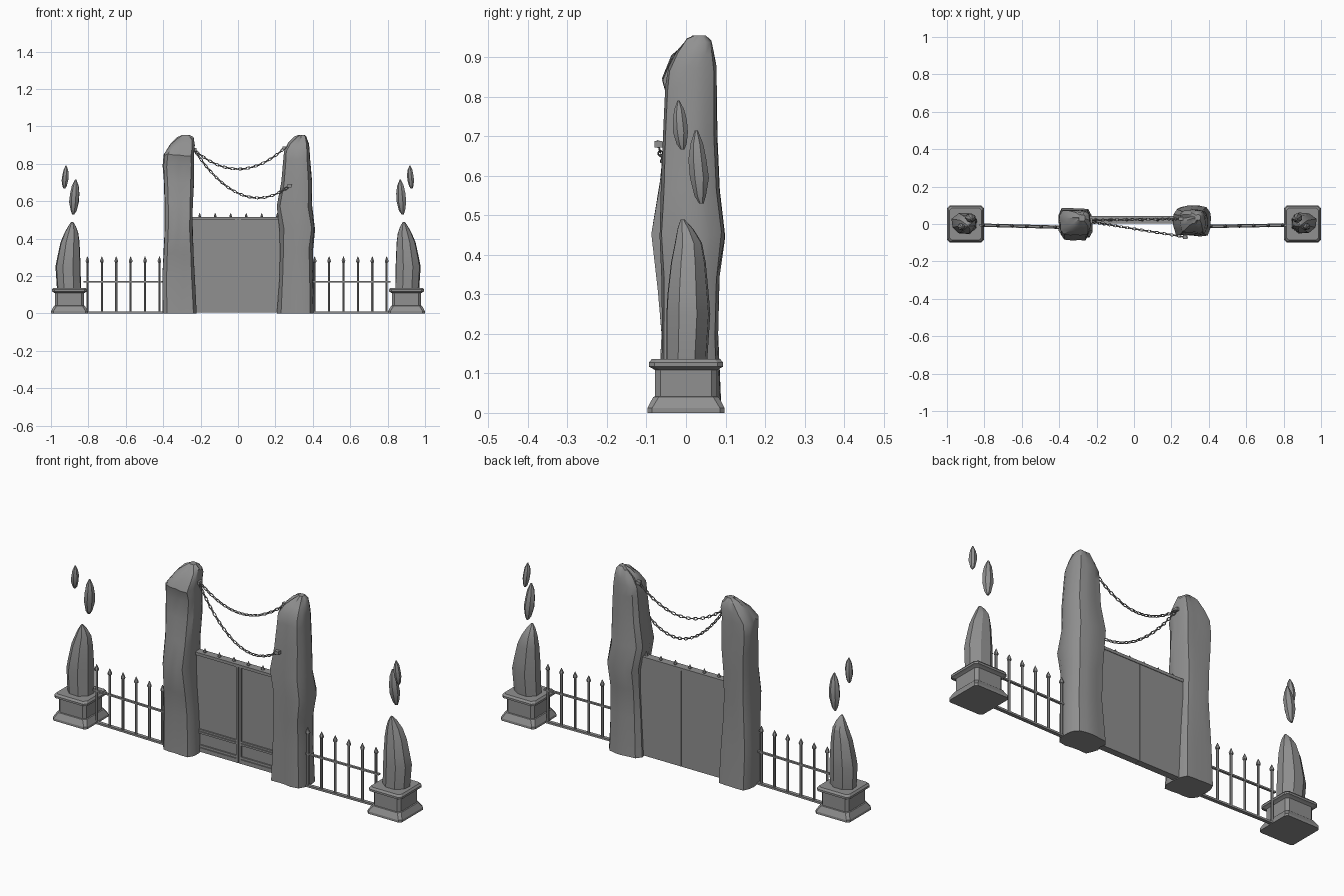
import bpy, bmesh, math, random
from mathutils import Vector, Matrix

if "Cube" in bpy.data.objects:
    bpy.data.objects.remove(bpy.data.objects["Cube"])

random.seed(4)
grey = bpy.data.materials.new("stone grey")
grey.diffuse_color = (0.28, 0.28, 0.28, 1)
grey.use_nodes = True
grey.node_tree.nodes["Principled BSDF"].inputs["Base Color"].default_value = grey.diffuse_color


def finish(name, bm, smooth=None):
    bmesh.ops.recalc_face_normals(bm, faces=bm.faces)
    me = bpy.data.meshes.new(name)
    bm.to_mesh(me)
    bm.free()
    me.materials.append(grey)
    ob = bpy.data.objects.new(name, me)
    bpy.context.collection.objects.link(ob)
    if smooth:
        bpy.ops.object.select_all(action='DESELECT')
        ob.select_set(True)
        bpy.context.view_layer.objects.active = ob
        bpy.ops.object.shade_smooth_by_angle(angle=math.radians(smooth))
    return ob


def loft(bm, rings):
    """Skin a stack of equal rings and close both ends."""
    vs = [[bm.verts.new(p) for p in r] for r in rings]
    n = len(vs[0])
    for a, b in zip(vs, vs[1:]):
        for i in range(n):
            j = (i + 1) % n
            bm.faces.new((a[i], a[j], b[j], b[i]))
    bm.faces.new(vs[0][::-1])
    bm.faces.new(vs[-1])


def box(bm, x0, x1, y0, y1, z0, z1):
    loft(bm, [[(x0, y0, z), (x1, y0, z), (x1, y1, z), (x0, y1, z)] for z in (z0, z1)])


def oval(cx, cy, z, rx, ry, n=6, power=2, jitter=None):
    pts = []
    for i in range(n):
        a = 2 * math.pi * (i + .5) / n
        c, s = math.cos(a), math.sin(a)
        k = (abs(c) ** power + abs(s) ** power) ** (-1 / power)
        k *= jitter[i] if jitter else 1
        pts.append(Vector((cx + rx * c * k, cy + ry * s * k, z)))
    return pts


# Tall rock pillars: z, x min, x max, y min, y max
LEFT = [(0, -.405, -.22, -.075, .088), (.2, -.406, -.23, -.066, .078),
        (.32, -.398, -.236, -.075, .075), (.45, -.392, -.243, -.093, .075),
        (.58, -.392, -.242, -.07, .077), (.7, -.396, -.235, -.058, .078),
        (.79, -.402, -.233, -.05, .077), (.85, -.397, -.233, -.064, .077),
        (.9, -.36, -.232, -.04, .074), (.935, -.325, -.238, -.012, .066),
        (.955, -.295, -.262, .015, .05)]
RIGHT = [(0, .21, .408, -.062, .088), (.2, .222, .402, -.06, .08),
         (.34, .226, .4, -.062, .084), (.45, .224, .413, -.066, .1),
         (.57, .206, .398, -.062, .086), (.7, .23, .396, -.058, .078),
         (.82, .24, .387, -.052, .077), (.87, .245, .383, -.045, .076),
         (.91, .27, .378, -.025, .072), (.94, .3, .368, 0, .064),
         (.955, .325, .355, .02, .05)]
for name, rows in (("left_pillar", LEFT), ("right_pillar", RIGHT)):
    bm = bmesh.new()
    groove = [random.uniform(.93, 1.02) for _ in range(18)]
    rings = []
    for z, x0, x1, y0, y1 in rows:
        jit = [g * random.uniform(.97, 1.02) for g in groove]
        r = oval((x0 + x1) / 2, (y0 + y1) / 2, z, (x1 - x0) / 2, (y1 - y0) / 2, 18, 5, jit)
        for p in r:
            p.z += random.uniform(-.008, .008) if 0 < z < .95 else 0
        rings.append(r)
    loft(bm, rings)
    finish(name, bm, 32)

# Double gate: slabs, raised frames and beams, top rail
for s, name in ((-1, "left_door"), (1, "right_door")):
    bm = bmesh.new()
    a, b = sorted((s * .001, s * .25))
    box(bm, a, b, .012, .04, .004, .505)
    a, b = sorted((s * .002, s * .015))
    box(bm, a, b, .004, .013, .004, .5)
    for z0, z1 in ((.004, .025), (.028, .04), (.098, .108), (.111, .12)):
        a, b = sorted((s * .015, s * .25))
        box(bm, a, b, .005, .013, z0, z1)
    finish(name, bm)
bm = bmesh.new()
box(bm, -.25, .25, .003, .043, .5, .515)
finish("gate_top_rail", bm)
bm = bmesh.new()
for i in range(6):
    x = -.205 + i * .083
    loft(bm, [oval(x, .023, z, r, r) for z, r in ((.513, .005), (.518, .009), (.537, .001))])
finish("gate_spikes", bm)

# Side fences: spear-topped posts and two rails
for name, xa, ya, xb, yb in (("left_fence", -.805, -.006, -.42, -.017),
                             ("right_fence", .41, -.013, .795, -.006)):
    bm = bmesh.new()
    for i in range(6):
        t = i / 5
        x, y = xa + (xb - xa) * t, ya + (yb - ya) * t
        prof = ((0, .0065), (.272, .0065), (.274, .010), (.282, .011), (.305, .001))
        loft(bm, [oval(x, y, z, r, r) for z, r in prof])
    for z0, z1, w in ((0, .01, .009), (.165, .173, .006)):
        loft(bm, [[(x, y - w, z0), (x, y + w, z0), (x, y + w, z1), (x, y - w, z1)]
                  for x, y in ((xa - .02, ya), (xb + .02, yb))])
    finish(name, bm)


def chamfered(cx, z, h, c):
    k = h - c
    return [(cx + x, y, z) for x, y in ((h, -k), (h, k), (k, h), (-k, h),
                                        (-h, k), (-h, -k), (-k, -h), (k, -h))]


# Crystal outline: z, x min, x max, y min, y max (relative to the pedestal)
CRYSTAL = [(.13, -.062, .072, -.056, .056), (.25, -.06, .08, -.056, .064),
           (.3, -.058, .07, -.053, .06), (.38, -.054, .052, -.043, .052),
           (.43, -.047, .03, -.032, .042), (.465, -.034, .01, -.024, .02),
           (.49, -.018, -.008, -.014, -.004)]
# Floating shards: x, y, bottom, top, radius x, radius y
SHARDS = [("lower_shard", -.027, .031, .53, .715, .026, .025),
          ("upper_shard", .023, -.015, .667, .79, .018, .019)]
for s, side in ((-1, "left"), (1, "right")):
    # Stepped pedestal with a waist and cap
    bm = bmesh.new()
    prof = ((0, .098, .012), (.012, .098, .012), (.04, .083, .014), (.042, .078, .014),
            (.108, .078, .014), (.113, .086, .014), (.117, .094, .014),
            (.127, .094, .014), (.137, .086, .014))
    loft(bm, [chamfered(s * .901, z, h, c) for z, h, c in prof])
    finish(side + "_pedestal", bm)

    bm = bmesh.new()
    facet = [random.uniform(.93, 1.06) for _ in range(8)]
    loft(bm, [oval(s * (.9 + (x0 + x1) / 2), (y0 + y1) / 2, z, (x1 - x0) / 2, (y1 - y0) / 2,
                   8, 2, facet) for z, x0, x1, y0, y1 in CRYSTAL])
    finish(side + "_crystal", bm, 20)

    for name, x, y, z0, z1, rx, ry in SHARDS:
        bm = bmesh.new()
        rings = []
        for t, k, d in ((0, .25, .3), (.1, .65, .2), (.35, 1, .1), (.6, .95, -.05),
                        (.82, .7, -.15), (1, .15, -.2)):
            jit = [random.uniform(.9, 1.08) for _ in range(7)]
            rings.append(oval(s * (x + .9 + d * rx), y + d * ry, z0 + (z1 - z0) * t,
                              rx * k, ry * k, 7, 2, jit))
        loft(bm, rings)
        finish(side + "_" + name, bm, 20)


def link(bm, mat):
    """One stretched chain ring."""
    grid = []
    for i in range(10):
        a = 2 * math.pi * i / 10
        grid.append([])
        for j in range(5):
            b = 2 * math.pi * j / 5
            w = .0024 * math.cos(b)
            p = Vector(((.0135 + w) * math.cos(a), (.006 + w) * math.sin(a), .0024 * math.sin(b)))
            grid[-1].append(bm.verts.new(mat @ p))
    for i in range(10):
        for j in range(5):
            k, l = (i + 1) % 10, (j + 1) % 5
            bm.faces.new((grid[i][j], grid[k][j], grid[k][l], grid[i][l]))


# Hanging chains: ends plus sag depth
for name, a, b, sag in (("upper_chain", (-.235, .02, .875), (.25, .028, .885), .108),
                        ("lower_chain", (-.235, .012, .875), (.275, -.07, .68), .143)):
    a, b = Vector(a), Vector(b)
    pts = [a.lerp(b, t / 200) - Vector((0, 0, 4 * sag * (t / 200) * (1 - t / 200)))
           for t in range(201)]
    bm = bmesh.new()
    run, count = 0, 0
    for p, q in zip(pts, pts[1:]):
        run += (q - p).length
        if run >= .021:
            run -= .021
            count += 1
            rot = (q - p).to_track_quat('X', 'Z').to_matrix().to_4x4()
            link(bm, Matrix.Translation(q) @ rot @ Matrix.Rotation(math.pi / 2 * (count % 2) + .3, 4, 'X'))
    # Anchor lugs in the rock
    for p in (a, b):
        box(bm, p.x - .012, p.x + .012, p.y - .01, p.y + .01, p.z - .008, p.z + .008)
    finish(name, bm, 50)
